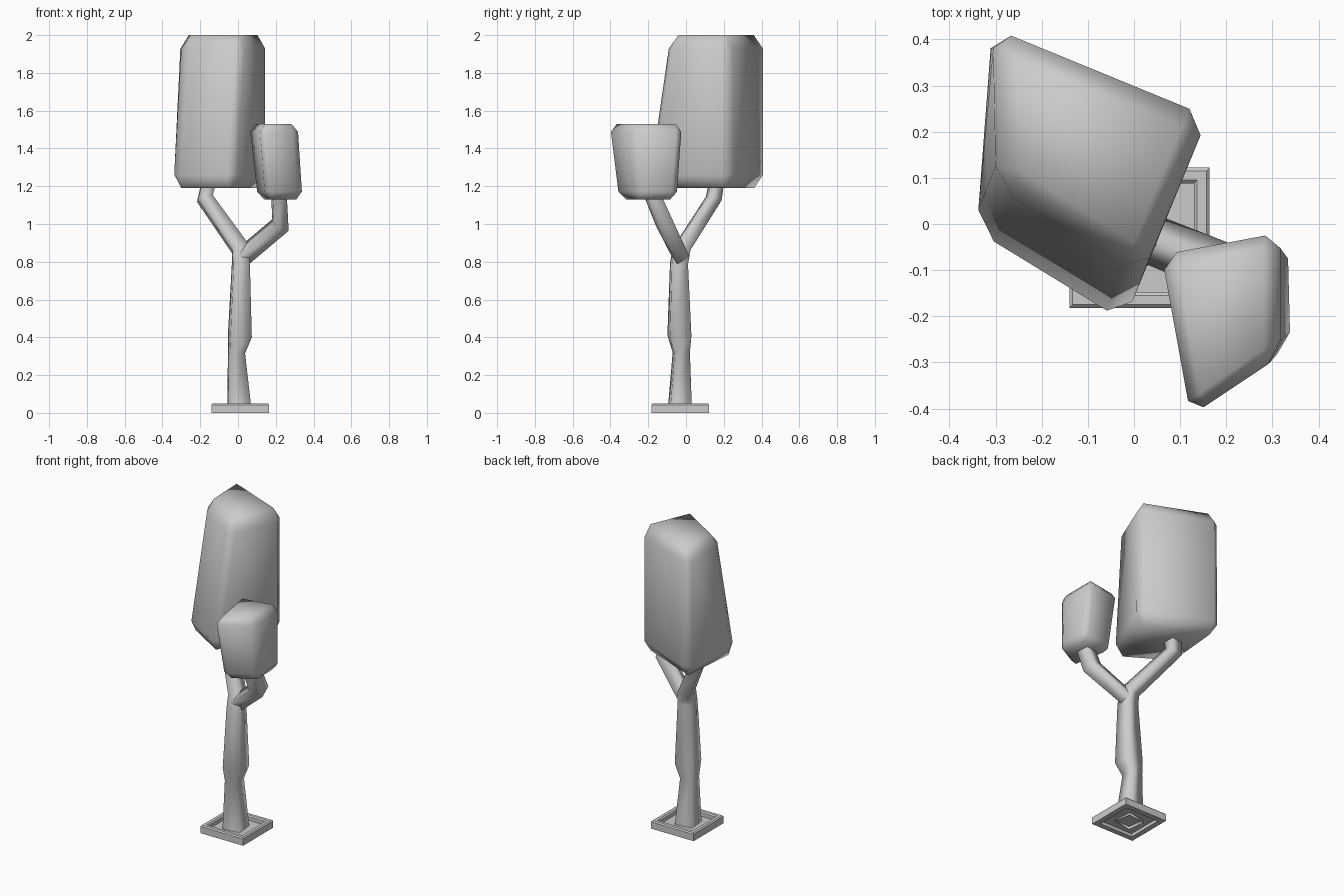
import bpy, bmesh, math
from mathutils import Vector

if "Cube" in bpy.data.objects:
    bpy.data.objects.remove(bpy.data.objects["Cube"])


def make_object(name, verts, faces, smooth=True):
    me = bpy.data.meshes.new(name)
    me.from_pydata(verts, [], faces)
    bm = bmesh.new()
    bm.from_mesh(me)
    bmesh.ops.recalc_face_normals(bm, faces=bm.faces)
    bm.to_mesh(me)
    bm.free()
    for p in me.polygons:
        p.use_smooth = smooth
    ob = bpy.data.objects.new(name, me)
    bpy.context.collection.objects.link(ob)
    return ob


def bridge(rings, n=4):
    return [(r * n + i, r * n + (i + 1) % n, (r + 1) * n + (i + 1) % n, (r + 1) * n + i)
            for r in range(rings - 1) for i in range(n)]


def limb(name, path, twist=0.12):
    """Four-sided tube; path holds (x, y, z, half_width)."""
    pts = [Vector(p[:3]) for p in path]
    verts = []
    for k, p in enumerate(pts):
        t = Vector((0, 0, 0))
        if k > 0:
            t += (p - pts[k - 1]).normalized()
        if k < len(pts) - 1:
            t += (pts[k + 1] - p).normalized()
        t.normalize()
        v = t.cross(Vector((1, 0, 0))).normalized()
        u = v.cross(t).normalized()
        r = path[k][3] * math.sqrt(2)
        for i in range(4):
            a = math.pi / 4 + i * math.pi / 2 + twist
            verts.append(p + u * r * math.cos(a) + v * r * math.sin(a))
    return make_object(name, verts, bridge(len(pts)))


def foliage(name, bottom, top, z0, z1, width, stretch):
    """Skewed block with chamfered edges, chamfer stretched in height."""
    verts = [(x, y, z0 / stretch) for x, y in bottom] + [(x, y, z1 / stretch) for x, y in top]
    ob = make_object(name, verts, bridge(2) + [(3, 2, 1, 0), (4, 5, 6, 7)])
    ob.scale.z = stretch
    mod = ob.modifiers.new("chamfer", 'BEVEL')
    mod.width = width
    mod.segments = 1
    mod.limit_method = 'NONE'
    return ob


# Square planter frame
cx, cy = 0.012, -0.03
profile = [(.118, 0), (.152, 0), (.152, .043), (.145, .05), (.125, .05), (.118, .043), (.118, 0)]
square = [(1, 1), (-1, 1), (-1, -1), (1, -1)]
make_object("planter_frame", [(cx + h * sx, cy + h * sy, z) for h, z in profile for sx, sy in square],
            bridge(len(profile)), smooth=False)

# Soil inside the frame
make_object("soil", [(cx + .118 * sx, cy + .118 * sy, .02) for sx, sy in square], [(0, 1, 2, 3)], smooth=False)

# Trunk running into the rear branch
limb("trunk", [(.008, -.033, .005, .058), (-.008, -.025, .32, .041), (.01, -.035, .41, .057),
               (.015, -.037, .79, .043), (.012, -.022, .87, .041),
               (-.175, .147, 1.135, .038), (-.15, .165, 1.24, .036)])

# Front branch
limb("front_branch", [(.03, -.03, .83, .038), (.225, -.11, .995, .042), (.215, -.19, 1.18, .038)])

# Leaf blocks (corners: back left, back right, front right, front left)
foliage("large_foliage",
        [(-.307, .425), (.161, .233), (-.025, -.221), (-.346, -.025)],
        [(-.307, .425), (.161, .233), (.021, -.104), (-.294, .091)],
        1.19, 2.0, .044, 1.65)
foliage("small_foliage",
        [(.10, -.085), (.335, -.045), (.342, -.265), (.15, -.368)],
        [(.055, -.065), (.315, -.016), (.315, -.288), (.12, -.422)],
        1.13, 1.53, .033, 1.25)
